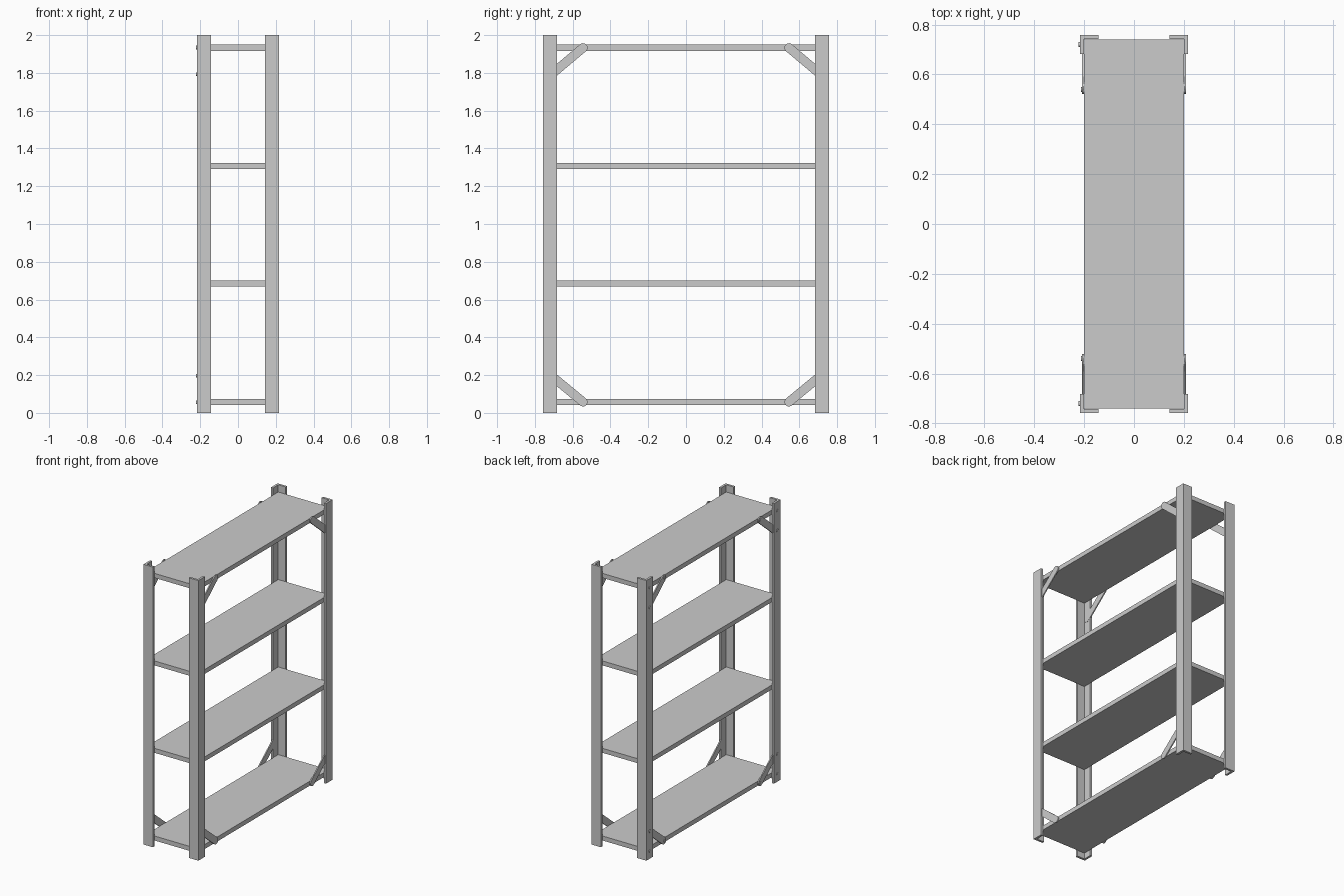
import bpy, bmesh, math

if "Cube" in bpy.data.objects:
    bpy.data.objects.remove(bpy.data.objects["Cube"])

def extrude(name, pts, to3d, vec):
    """Closed 2D profile placed by to3d and extruded along vec."""
    bm = bmesh.new()
    f = bm.faces.new([bm.verts.new(to3d(a, b)) for a, b in pts])
    r = bmesh.ops.extrude_face_region(bm, geom=[f])
    bmesh.ops.translate(bm, vec=vec, verts=[v for v in r['geom'] if isinstance(v, bmesh.types.BMVert)])
    bmesh.ops.recalc_face_normals(bm, faces=bm.faces)
    me = bpy.data.meshes.new(name)
    bm.to_mesh(me)
    bm.free()
    ob = bpy.data.objects.new(name, me)
    bpy.context.collection.objects.link(ob)
    return ob

X, Y, LEG, T = 0.217, 0.757, 0.075, 0.016   # post outer corner, leg width, thickness

# Shelves
for z in (0.058, 0.684, 1.308, 1.933):
    w, d = 0.2, 0.74
    extrude("shelf", [(-w, -d), (w, -d), (w, d), (-w, d)],
            lambda a, b: (a, b, z - 0.016), (0, 0, 0.032))

def capsule(p, q, r, n=10):
    """Bar outline with round ends from p to q."""
    ang = math.atan2(q[1] - p[1], q[0] - p[0])
    out = []
    for c, start in ((q, ang - math.pi / 2), (p, ang + math.pi / 2)):
        out += [(c[0] + r * math.cos(start + math.pi * i / n),
                 c[1] + r * math.sin(start + math.pi * i / n)) for i in range(n + 1)]
    return out

def bolt(name, x0, depth, y, z, r):
    pts = [(y + r * math.cos(i * math.pi / 6), z + r * math.sin(i * math.pi / 6)) for i in range(12)]
    extrude(name, pts, lambda a, b: (x0, a, b), (-depth, 0, 0))

for sy in (-1, 1):
    for sx in (-1, 1):
        # L-section corner post
        prof = [(X, Y), (X - LEG, Y), (X - LEG, Y - T), (X - T, Y - T), (X - T, Y - LEG), (X, Y - LEG)]
        extrude("corner_post", prof, lambda a, b: (sx * a, sy * b, 0), (0, 0, 2))
        # Diagonal braces at the top and bottom shelf
        for z_in, z_post in ((1.933, 1.79), (0.058, 0.198)):
            extrude("brace", capsule((0.545, z_in), (0.715, z_post), 0.024),
                    lambda a, b: (sx * 0.2, sy * a, b), (sx * 0.008, 0, 0))
    # Bolt heads on the left side
    for z_in, z_post in ((1.935, 1.793), (0.056, 0.197)):
        bolt("post_bolt", -X, 0.005, sy * 0.72, z_in, 0.01)
        bolt("post_bolt", -X, 0.005, sy * 0.72, z_post, 0.01)
        bolt("brace_bolt", -0.208, 0.005, sy * 0.54, z_in, 0.01)
